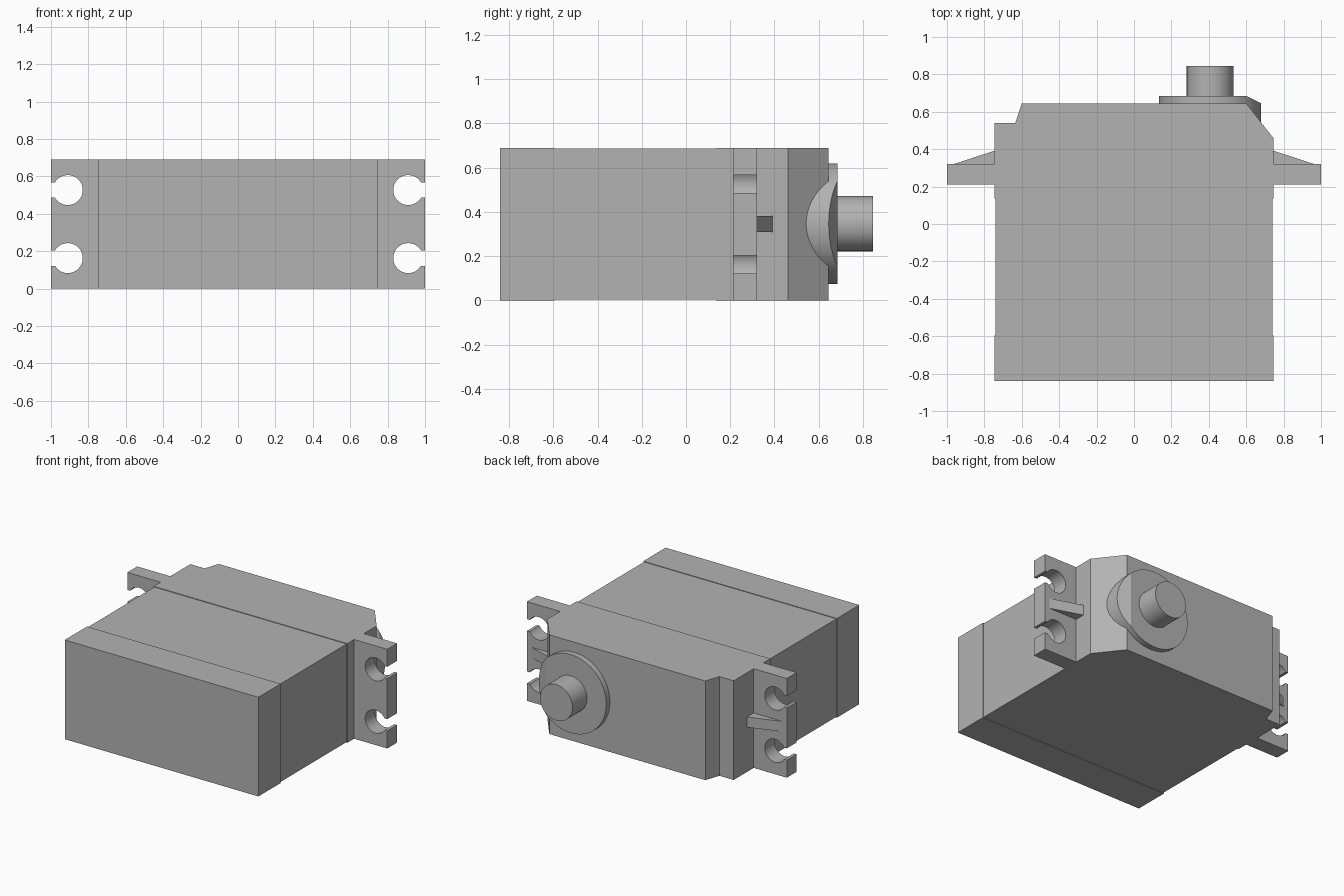
import bpy
import bmesh
from math import cos, sin, asin, pi, radians
from mathutils import Vector

cube = bpy.data.objects.get("Cube")
if cube:
    bpy.data.objects.remove(cube, do_unlink=True)

grey = bpy.data.materials.new("plain grey")
grey.use_nodes = True
grey.diffuse_color = (0.45, 0.45, 0.45, 1)
grey.node_tree.nodes["Principled BSDF"].inputs["Base Color"].default_value = grey.diffuse_color

HEIGHT = 0.69
HALF = 0.745


def prism(name, outline, low, high, axis="z", smooth=False, cut=None):
    """Extrude a 2D outline along z (outline in x, y) or y (outline in x, z)."""
    bm = bmesh.new()

    def place(p, d):
        return (p[0], p[1], d) if axis == "z" else (p[0], d, p[1])

    face = bm.faces.new([bm.verts.new(place(p, low)) for p in outline])
    step = Vector(place((0, 0), high - low))
    grown = bmesh.ops.extrude_face_region(bm, geom=[face], use_keep_orig=True)
    moved = [v for v in grown["geom"] if isinstance(v, bmesh.types.BMVert)]
    bmesh.ops.translate(bm, verts=moved, vec=step)
    if cut:
        geom = bm.verts[:] + bm.edges[:] + bm.faces[:]
        sliced = bmesh.ops.bisect_plane(bm, geom=geom, plane_co=cut[0], plane_no=cut[1],
                                        clear_outer=True)
        rim = [e for e in sliced["geom_cut"] if isinstance(e, bmesh.types.BMEdge)]
        bmesh.ops.holes_fill(bm, edges=rim, sides=0)
    bmesh.ops.recalc_face_normals(bm, faces=bm.faces[:])
    mesh = bpy.data.meshes.new(name)
    bm.to_mesh(mesh)
    bm.free()
    mesh.materials.append(grey)
    obj = bpy.data.objects.new(name, mesh)
    bpy.context.collection.objects.link(obj)
    if smooth:
        bpy.ops.object.select_all(action="DESELECT")
        obj.select_set(True)
        bpy.context.view_layer.objects.active = obj
        bpy.ops.object.shade_smooth_by_angle(angle=radians(25))
    return obj


def rectangle(x0, x1, y0, y1):
    return [(x0, y0), (x1, y0), (x1, y1), (x0, y1)]


def circle(x, z, r, n=64):
    return [(x + r * cos(2 * pi * i / n), z + r * sin(2 * pi * i / n)) for i in range(n)]


# Case: bottom cover, slightly recessed middle, and gear housing
prism("bottom_cover", rectangle(-HALF, HALF, -0.84, -0.595), 0, HEIGHT)
prism("middle_case", rectangle(-HALF + 0.005, HALF - 0.005, -0.595, 0.137), 0.004, HEIGHT - 0.004)
prism("gear_housing", [(-HALF, 0.137), (HALF, 0.137), (HALF, 0.46), (0.6, 0.645),
                       (-0.6, 0.645), (-0.635, 0.54), (-HALF, 0.54)], 0, HEIGHT)

# Output boss with a slanted outer edge, and shaft
prism("output_boss", circle(0.407, 0.347, 0.273), 0.5, 0.685, "y", True,
      cut=((0.6, 0.685, 0), (1, 2, 0)))
prism("output_shaft", circle(0.407, 0.347, 0.125), 0.6, 0.845, "y", True)


# Mounting ears with open keyhole slots and a stiffening rib
def ear_outline(side):
    hole_x, r, slot = 0.91, 0.08, 0.041
    start = asin(slot / r)
    points = [(HALF, 0), (1, 0)]
    for z in (0.163, 0.527):
        points.append((1, z - slot))
        for i in range(33):
            a = -start - (2 * pi - 2 * start) * i / 32
            points.append((hole_x + r * cos(a), z + r * sin(a)))
        points.append((1, z + slot))
    points += [(1, HEIGHT), (HALF, HEIGHT)]
    return [(side * x, z) for x, z in points]


for side, label in ((1, "left"), (-1, "right")):
    prism(label + "_mounting_ear", ear_outline(side), 0.212, 0.32, "y", True)
    rib = [(HALF, 0.32), (0.965, 0.32), (HALF, 0.392)]
    prism(label + "_ear_rib", [(side * x, y) for x, y in rib], 0.31, 0.382)
